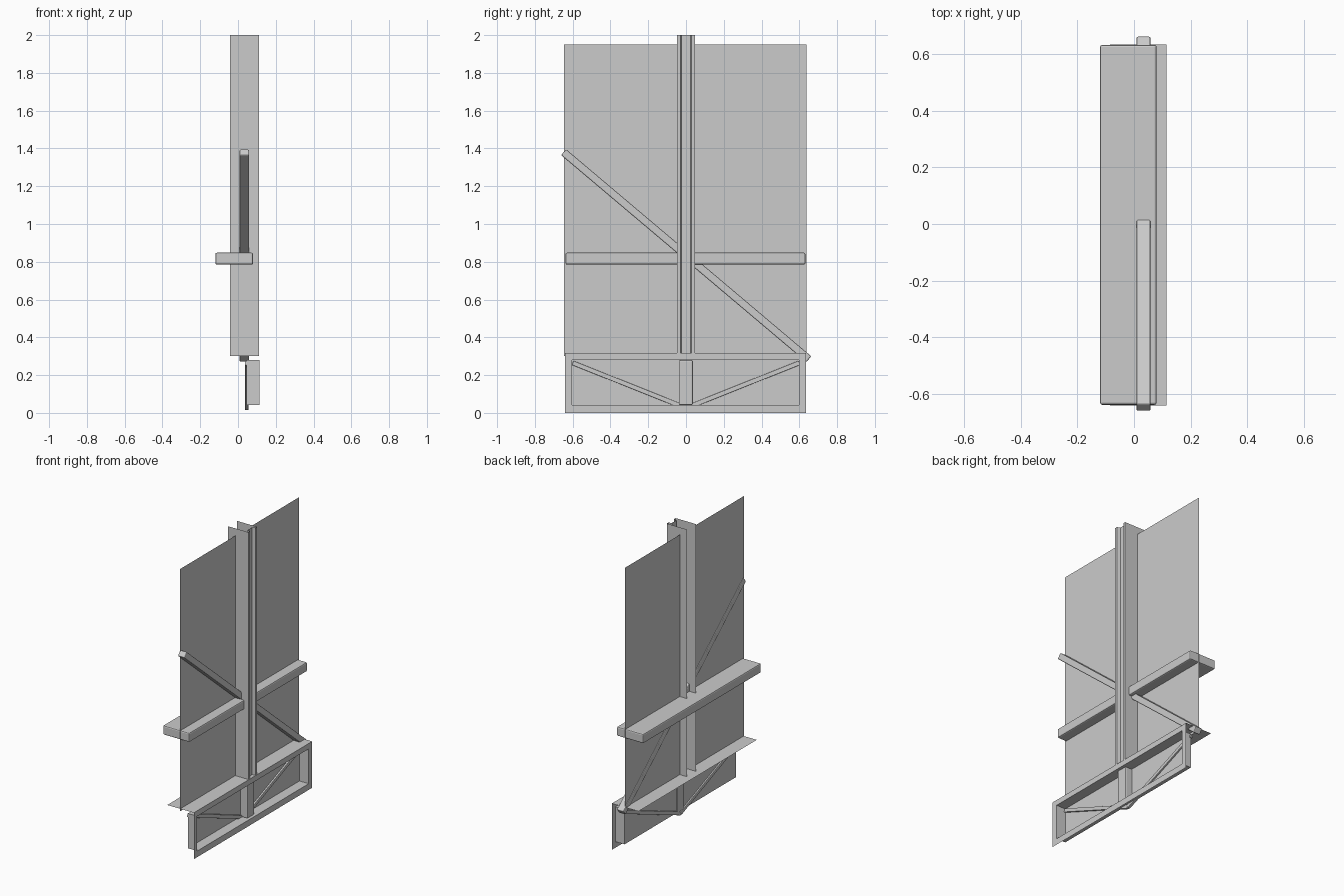
import bpy, bmesh
from math import atan2, hypot
from mathutils import Vector

if "Cube" in bpy.data.objects:
    bpy.data.objects.remove(bpy.data.objects["Cube"])


def mesh_obj(name, verts, faces):
    me = bpy.data.meshes.new(name)
    me.from_pydata(verts, [], faces)
    ob = bpy.data.objects.new(name, me)
    bpy.context.collection.objects.link(ob)
    return ob


def box(name, lo, hi, bevel=0.0, rot_x=0.0, loc=(0, 0, 0)):
    bm = bmesh.new()
    bmesh.ops.create_cube(bm, size=1)
    for v in bm.verts:
        v.co = Vector([(l + h) / 2 + c * (h - l) for l, h, c in zip(lo, hi, v.co)])
    if bevel:
        bmesh.ops.bevel(bm, geom=bm.edges[:], offset=bevel, segments=2,
                        profile=0.5, affect='EDGES')
    me = bpy.data.meshes.new(name)
    bm.to_mesh(me)
    bm.free()
    ob = bpy.data.objects.new(name, me)
    ob.rotation_euler.x = rot_x
    ob.location = loc
    bpy.context.collection.objects.link(ob)
    return ob


def bar(name, a, b, x0, x1, width, bevel):
    """Beam in the yz plane from a to b, between depths x0 and x1."""
    dy, dz = b[0] - a[0], b[1] - a[1]
    half = hypot(dy, dz) / 2
    return box(name, (x0, -half, -width / 2), (x1, half, width / 2), bevel,
               atan2(dz, dy), (0, (a[0] + b[0]) / 2, (a[1] + b[1]) / 2))


# thin wall sheets either side of the column
for side, y0, y1 in (("left", -0.645, -0.045), ("right", 0.045, 0.637)):
    mesh_obj("wall_sheet_" + side,
             [(0.013, y0, 0.3), (0.013, y1, 0.3), (0.013, y1, 1.95), (0.013, y0, 1.95)],
             [(0, 1, 2, 3)])

# open channel column with a grooved face
prof = [(-0.042, -0.048), (0.111, -0.048), (0.111, -0.03), (0.09, -0.024),
        (0.09, 0.024), (0.111, 0.03), (0.111, 0.048), (-0.042, 0.048)]
n = len(prof)
mesh_obj("column", [(x, y, z) for z in (0.302, 2.0) for x, y in prof],
         [(i, i + 1, n + i + 1, n + i) for i in range(n - 1)])

# horizontal rail and long diagonal brace
box("middle_rail", (-0.12, -0.638, 0.785), (0.08, 0.632, 0.848), 0.008)
bar("diagonal_brace", (-0.648, 1.38), (0.65, 0.284), 0.008, 0.059, 0.041, 0.006)

# base frame: front lip, recess walls, back sheet and top ledge
fx, bx = 0.115, 0.045
outer = [(-0.64, 0.0), (0.634, 0.0), (0.634, 0.316), (-0.64, 0.316)]
inner = [(-0.603, 0.042), (0.597, 0.042), (0.597, 0.279), (-0.603, 0.279)]
verts = ([(fx, y, z) for y, z in outer] + [(fx, y, z) for y, z in inner]
         + [(bx, y, z) for y, z in inner]
         + [(-0.085, -0.64, 0.316), (-0.085, 0.634, 0.316)])
faces = [(8, 9, 10, 11), (3, 2, 13, 12)]
for i in range(4):
    j = (i + 1) % 4
    faces += [(i, j, 4 + j, 4 + i), (4 + i, 4 + j, 8 + j, 8 + i)]
mesh_obj("base_frame", verts, faces)

# struts and post inside the base frame
for side, s in (("left", -1), ("right", 1)):
    bar("base_strut_" + side, (s * 0.6, 0.265), (0, 0.026), 0.036, 0.056, 0.024, 0.003)
box("base_post", (0.038, -0.038, 0.042), (0.098, 0.036, 0.279), 0.006)
